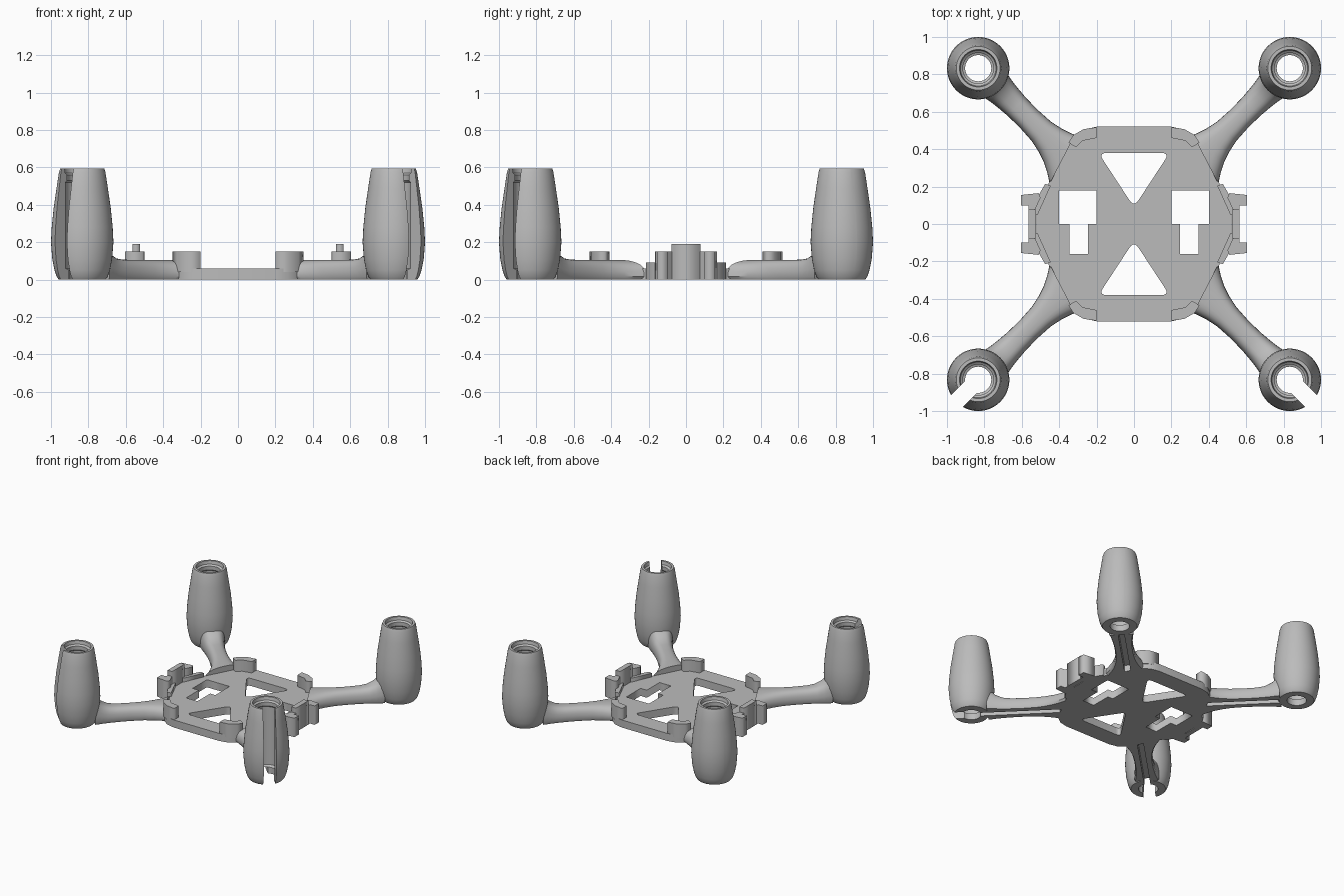
import bpy
import bmesh
from math import pi, cos, sin, sqrt
from mathutils import Vector, Matrix

if "Cube" in bpy.data.objects:
    bpy.data.objects.remove(bpy.data.objects["Cube"])

GREY = bpy.data.materials.new("plain_grey")
GREY.use_nodes = True
GREY.diffuse_color = (0.5, 0.5, 0.5, 1)
GREY.node_tree.nodes["Principled BSDF"].inputs["Base Color"].default_value = (0.5, 0.5, 0.5, 1)

PLATE_TOP = 0.06
POD = 0.833                     # pod centre on x and y
POD_U = POD * sqrt(2)           # pod centre along the diagonal
CORNERS = [(sx, sy) for sx in (1, -1) for sy in (1, -1)]


def side_name(sx, sy=None):
    name = "left" if sx > 0 else "right"
    return name if sy is None else ("back_" if sy > 0 else "front_") + name


def select_only(ob):
    bpy.ops.object.select_all(action='DESELECT')
    ob.select_set(True)
    bpy.context.view_layer.objects.active = ob


def add_object(name, data):
    ob = bpy.data.objects.new(name, data)
    bpy.context.collection.objects.link(ob)
    if GREY.name not in data.materials:
        data.materials.append(GREY)
    return ob


def mesh_object(name, bm):
    bmesh.ops.recalc_face_normals(bm, faces=bm.faces)
    mesh = bpy.data.meshes.new(name)
    bm.to_mesh(mesh)
    bm.free()
    return add_object(name, mesh)


def smooth(ob, angle=0.6):
    select_only(ob)
    bpy.ops.object.shade_smooth_by_angle(angle=angle)


def prism(name, loops, z0, z1):
    """Extruded flat outline; further loops become holes."""
    curve = bpy.data.curves.new(name, 'CURVE')
    curve.dimensions = '2D'
    curve.fill_mode = 'BOTH'
    curve.extrude = (z1 - z0) / 2
    for loop in loops:
        spline = curve.splines.new('POLY')
        spline.points.add(len(loop) - 1)
        for point, (x, y) in zip(spline.points, loop):
            point.co = (x, y, 0, 1)
        spline.use_cyclic_u = True
    ob = add_object(name, curve)
    ob.location.z = (z0 + z1) / 2
    select_only(ob)
    bpy.ops.object.convert(target='MESH')
    return bpy.context.object


def flip(points, sx, sy):
    return [(x * sx, y * sy) for x, y in points]


def rounded(points, size, steps=5):
    out = []
    for i, p in enumerate(points):
        p = Vector(p)
        a = p + (Vector(points[i - 1]) - p).normalized() * size
        b = p + (Vector(points[(i + 1) % len(points)]) - p).normalized() * size
        for k in range(steps + 1):
            t = k / steps
            out.append(tuple(a * (1 - t) ** 2 + p * 2 * t * (1 - t) + b * t * t))
    return out


def loft(rings, cyclic):
    """Skin closed cross-sections into a bmesh."""
    bm = bmesh.new()
    rows = [[bm.verts.new(p) for p in ring] for ring in rings]
    n = len(rows[0])
    for i in range(len(rows) if cyclic else len(rows) - 1):
        a, b = rows[i], rows[(i + 1) % len(rows)]
        for j in range(n):
            k = (j + 1) % n
            bm.faces.new((a[j], a[k], b[k], b[j]))
    if not cyclic:
        bm.faces.new(rows[0])
        bm.faces.new(rows[-1])
    return bm


def cut_box(ob, u0, u1, width, z0, z1, sx, sy):
    """Cut a slot running along one diagonal."""
    bm = bmesh.new()
    bmesh.ops.create_cube(bm, size=1)
    bm.transform(Matrix.Translation(((u0 + u1) / 2, 0, (z0 + z1) / 2))
                 @ Matrix.Diagonal((u1 - u0, width, z1 - z0, 1)))
    for v in bm.verts:
        v.co = diagonal(v.co.x, v.co.y, v.co.z, sx, sy)
    cutter = mesh_object("slot_cutter", bm)
    cutter.hide_render = True
    mod = ob.modifiers.new("slot", 'BOOLEAN')
    mod.operation = 'DIFFERENCE'
    mod.solver = 'EXACT'
    mod.object = cutter
    select_only(ob)
    bpy.ops.object.modifier_apply(modifier=mod.name)
    bpy.data.objects.remove(cutter)


def diagonal(u, v, z, sx, sy):
    return Vector((sx * (u + v) / sqrt(2), sy * (u - v) / sqrt(2), z))


# Base plate with two triangular windows and two T-shaped windows
edge = [(0.2, 0.52), (0.27, 0.505), (0.33, 0.46), (0.46, 0.21), (0.52, 0.06)]
outline = (edge + flip(edge, 1, -1)[::-1] + flip(edge, -1, -1) + flip(edge, -1, 1)[::-1])
triangle = rounded([(-0.19, 0.38), (0.19, 0.38), (0, 0.09)], 0.045)
tee = [(0.2, 0.18), (0.4, 0.18), (0.4, 0), (0.345, 0),
       (0.345, -0.16), (0.245, -0.16), (0.245, 0), (0.2, 0)]
prism("base_plate", [outline, triangle, flip(triangle, 1, -1), tee, flip(tee, -1, 1)],
      0, PLATE_TOP)

# Corner clips and raised rim strips
clip = [(0.2, 0.517), (0.27, 0.507), (0.325, 0.475), (0.35, 0.435),
        (0.31, 0.41), (0.275, 0.445), (0.2, 0.46)]
rim = [(0.445, 0.205), (0.475, 0.215), (0.54, 0.1), (0.53, 0.05), (0.515, 0.05)]
hook = [(0.5, 0.14), (0.51, 0.165), (0.605, 0.155), (0.605, 0.1),
        (0.565, 0.1), (0.565, 0.075), (0.53, 0.075)]
for sx, sy in CORNERS:
    corner = side_name(sx, sy)
    prism(corner + "_corner_clip", [flip(clip, sx, sy)], 0.04, 0.15)
    prism(corner + "_rim", [flip(rim, sx, sy)], 0, 0.09)
    prism(corner + "_bracket_hook", [flip(hook, sx, sy)], 0, 0.15)

# Side bracket walls
for sx in (1, -1):
    wall = [(0.525, -0.078), (0.565, -0.078), (0.565, 0.078), (0.525, 0.078)]
    prism(side_name(sx) + "_bracket_wall", [flip(wall, sx, 1)], 0, 0.19)

# Arms: distance along the diagonal, half width, height
arm_stations = [(0.38, 0.23, 0.105), (0.474, 0.165, 0.105), (0.52, 0.135, 0.105),
                (0.573, 0.108, 0.105), (0.63, 0.088, 0.105), (0.7, 0.073, 0.105),
                (0.8, 0.067, 0.105), (0.89, 0.069, 0.107), (0.95, 0.074, 0.115),
                (1.0, 0.08, 0.14), (1.03, 0.086, 0.17), (1.06, 0.09, 0.22)]


def arm_section(u, w, h, sx, sy):
    arch = []
    for k in range(17):
        c, s = cos(pi * k / 16), sin(pi * k / 16)
        v = w * abs(c) ** 0.7 * (1 if c > 0 else -1)
        arch.append((v, 0.015 + (h - 0.015) * max(s, 0) ** 0.7))
    groove = [(-0.9 * w, 0), (-0.022, 0), (-0.022, 0.05), (0.022, 0.05), (0.022, 0), (0.9 * w, 0)]
    return [diagonal(u, v, z, sx, sy) for v, z in arch + groove]


# Pods: hollow turned cups
pod_profile = [(0.07, 0), (0.125, 0), (0.136, 0.015), (0.148, 0.05), (0.16, 0.11),
               (0.167, 0.2), (0.163, 0.28), (0.153, 0.38), (0.137, 0.49), (0.124, 0.575),
               (0.117, 0.595), (0.1, 0.595), (0.095, 0.57), (0.082, 0.56),
               (0.082, 0.53), (0.092, 0.52), (0.092, 0.06), (0.07, 0.05)]
SEGMENTS = 48

for sx, sy in CORNERS:
    corner = side_name(sx, sy)
    bm = loft([arm_section(u, w, h, sx, sy) for u, w, h in arm_stations], False)
    cut = bmesh.ops.bisect_plane(
        bm, geom=bm.verts[:] + bm.edges[:] + bm.faces[:],
        plane_co=(0.325 * sx, 0.457 * sy, 0), plane_no=(0.25 * sx, 0.13 * sy, 0),
        clear_inner=True)
    rim_edges = [e for e in cut["geom_cut"] if isinstance(e, bmesh.types.BMEdge)]
    bmesh.ops.holes_fill(bm, edges=rim_edges, sides=0)
    smooth(mesh_object(corner + "_arm", bm))

    rings = []
    for k in range(SEGMENTS):
        a = 2 * pi * k / SEGMENTS
        rings.append([(POD * sx + r * cos(a), POD * sy + r * sin(a), z)
                      for r, z in pod_profile])
    pod = mesh_object(corner + "_pod", loft(rings, True))
    # Full-height outer slot and a low wire notch facing the arm
    cut_box(pod, POD_U, POD_U + 0.3, 0.09, -0.1, 0.7, sx, sy)
    cut_box(pod, POD_U - 0.3, POD_U, 0.044, -0.1, 0.05, sx, sy)
    smooth(pod)
